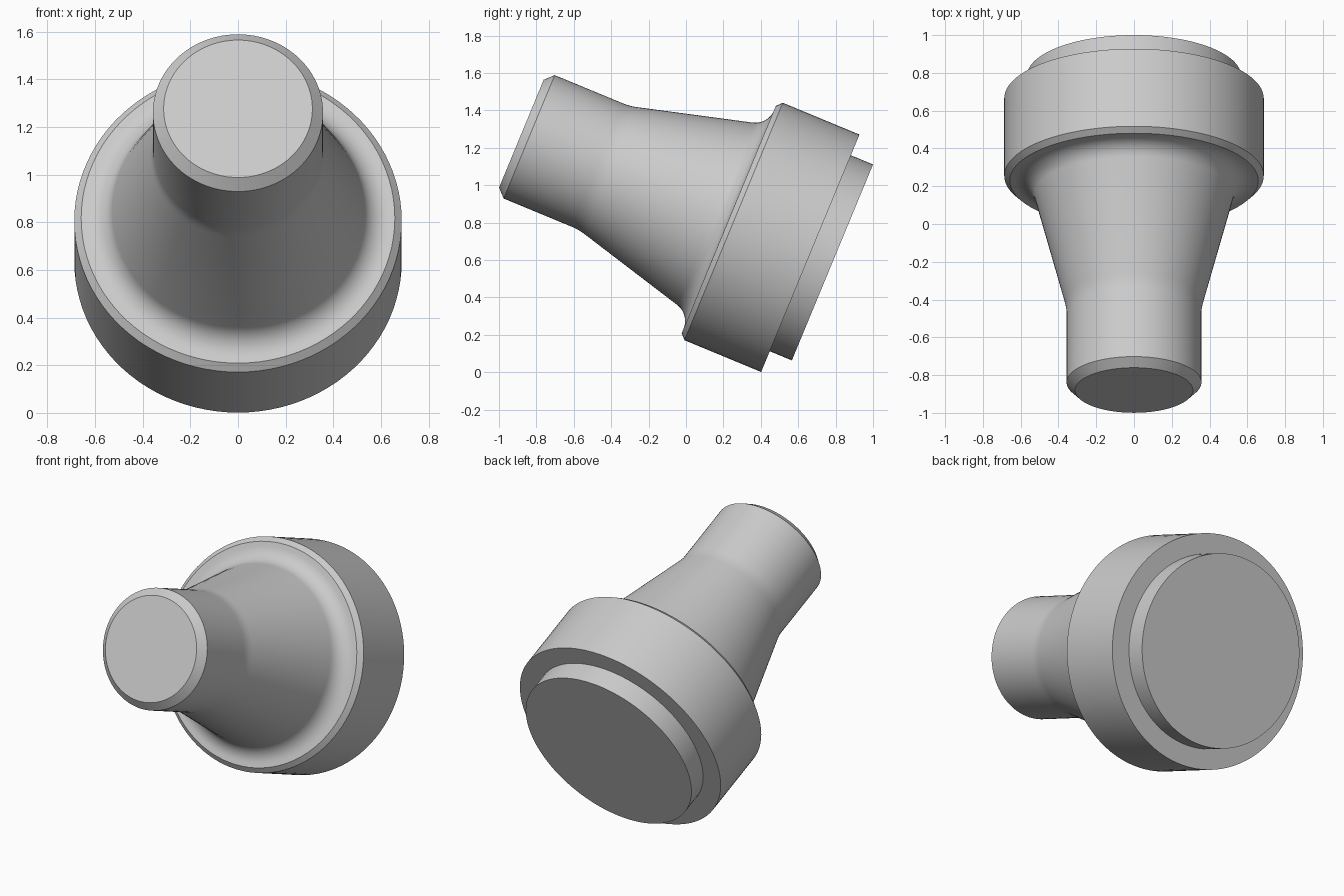
import bpy, bmesh, math
from mathutils import Vector, Matrix

if "Cube" in bpy.data.objects:
    bpy.data.objects.remove(bpy.data.objects["Cube"], do_unlink=True)

SEGMENTS = 96
TILT = math.radians(67.5)
BASE_CENTRE = Vector((0, 0.783, 0.587))


def make_material(name, rgb):
    mat = bpy.data.materials.new(name)
    mat.use_nodes = True
    colour = (*rgb, 1.0)
    mat.diffuse_color = colour
    bsdf = next(n for n in mat.node_tree.nodes if n.type == "BSDF_PRINCIPLED")
    bsdf.inputs["Base Color"].default_value = colour
    return mat


def arc(centre, radius, start, end, steps):
    """Points (radius, height) on an arc; angles are measured from the axis."""
    angles = [math.radians(start + (end - start) * i / steps) for i in range(steps + 1)]
    return [(centre[0] + radius * math.sin(a), centre[1] + radius * math.cos(a)) for a in angles]


def bend(a, corner, b, steps):
    """Rounded corner as a quadratic curve."""
    a, corner, b = Vector(a), Vector(corner), Vector(b)
    return [tuple(a.lerp(corner, t).lerp(corner.lerp(b, t), t))
            for t in (i / steps for i in range(steps + 1))]


def lathe(name, profile, mat):
    bm = bmesh.new()
    verts = [bm.verts.new((r, 0, h)) for r, h in profile]
    edges = [bm.edges.new(pair) for pair in zip(verts, verts[1:])]
    bmesh.ops.spin(bm, geom=verts + edges, cent=(0, 0, 0), axis=(0, 0, 1),
                   angle=math.tau, steps=SEGMENTS, use_duplicate=False)
    bmesh.ops.remove_doubles(bm, verts=bm.verts[:], dist=0.0001)
    bmesh.ops.recalc_face_normals(bm, faces=bm.faces[:])
    # Lay the turned shape along its tilted axis
    bm.transform(Matrix.Translation(BASE_CENTRE) @ Matrix.Rotation(TILT, 4, "X"))
    mesh = bpy.data.meshes.new(name)
    bm.to_mesh(mesh)
    bm.free()
    mesh.materials.append(mat)
    obj = bpy.data.objects.new(name, mesh)
    bpy.context.collection.objects.link(obj)
    bpy.ops.object.select_all(action="DESELECT")
    obj.select_set(True)
    bpy.context.view_layer.objects.active = obj
    bpy.ops.object.shade_smooth_by_angle(angle=math.radians(30))
    return obj


# Base disc and step up to the collar
base = [(0, 0), (0.567, 0), (0.567, 0.128)]
# Collar with a chamfered front rim
collar = [(0.687, 0.128), (0.687, 0.572), (0.658, 0.6)]
# Hollow fillet running into the tapered body
fillet = arc((0.632, 0.708), 0.108, 180, 255, 10)
# Soft change from taper to straight neck
neck = bend((0.368, 1.28), (0.357, 1.32), (0.357, 1.36), 4)
# Chamfered tip
tip = [(0.357, 1.755), (0.312, 1.8), (0, 1.8)]

# The arc bulges toward the axis, so mirror its sweep
fillet = [(2 * 0.632 - r, h) if r > 0.632 else (r, h) for r, h in fillet]

grey = make_material("plain grey", (0.6, 0.6, 0.6))
lathe("tapered_plug", base + collar + fillet + neck + tip, grey)
